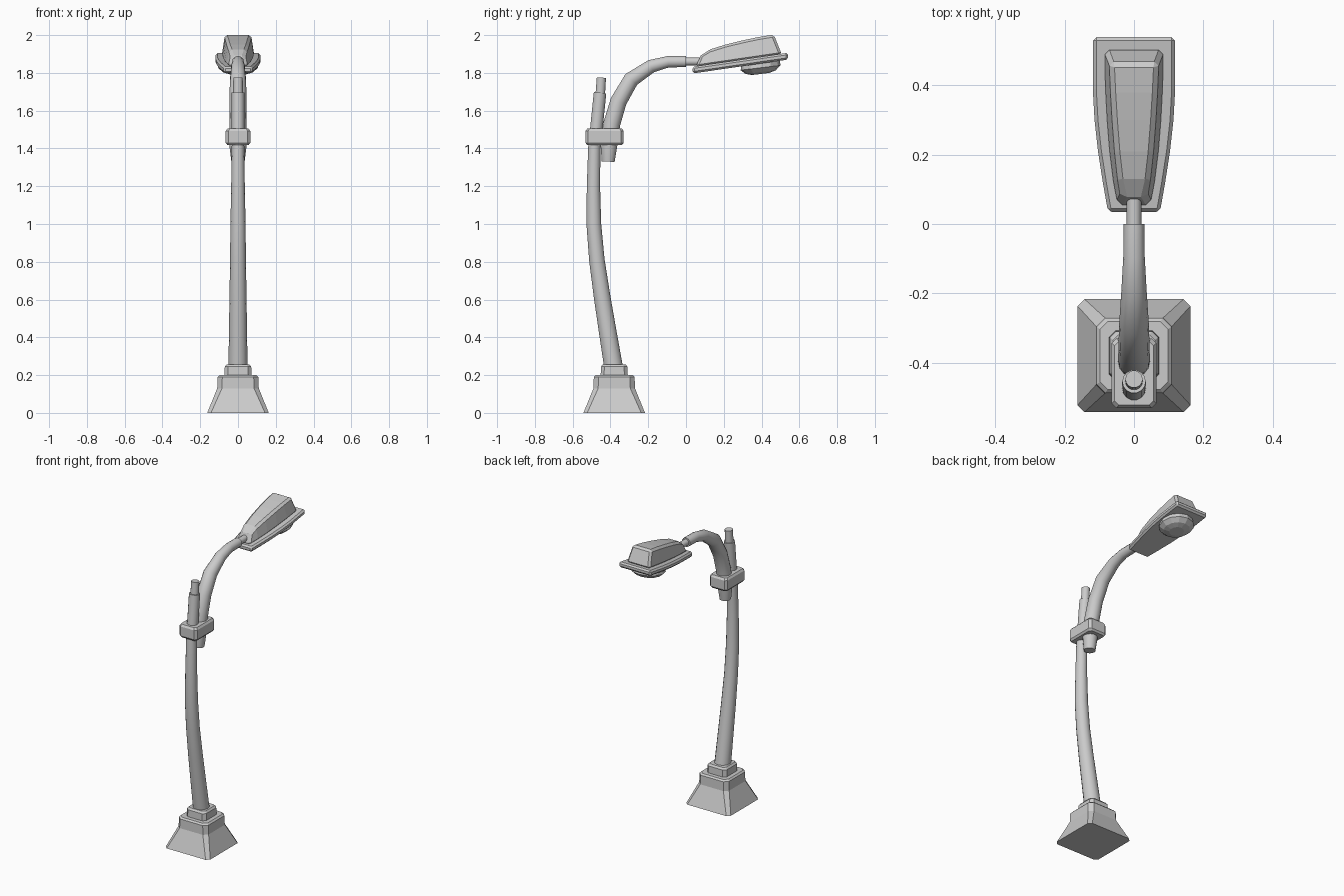
import bpy, math
import bmesh
from mathutils import Vector

if "Cube" in bpy.data.objects:
    bpy.data.objects.remove(bpy.data.objects["Cube"])

TILT = 0.145                      # slope of the lamp head


def loft(name, rings, smooth=None, bevel=0.0):
    """Skin a list of equal-length point rings and cap both ends."""
    bm = bmesh.new()
    vr = [[bm.verts.new(p) for p in ring] for ring in rings]
    n = len(rings[0])
    for a, b in zip(vr, vr[1:]):
        for i in range(n):
            j = (i + 1) % n
            bm.faces.new((a[i], a[j], b[j], b[i]))
    bm.faces.new(vr[0][::-1])
    bm.faces.new(vr[-1])
    bmesh.ops.recalc_face_normals(bm, faces=bm.faces)
    me = bpy.data.meshes.new(name)
    bm.to_mesh(me)
    bm.free()
    ob = bpy.data.objects.new(name, me)
    bpy.context.collection.objects.link(ob)
    if bevel:
        m = ob.modifiers.new("bevel", 'BEVEL')
        m.width, m.segments = bevel, 1
        m.limit_method, m.angle_limit = 'ANGLE', math.radians(35)
    if smooth:
        bpy.ops.object.select_all(action='DESELECT')
        ob.select_set(True)
        bpy.context.view_layer.objects.active = ob
        bpy.ops.object.shade_smooth_by_angle(angle=math.radians(smooth))
    return ob


def tube(name, path, sides=14):
    """Tapered round tube along (y, z, radius) points in the x = 0 plane."""
    rings = []
    for i, (y, z, r) in enumerate(path):
        a, b = path[max(i - 1, 0)], path[min(i + 1, len(path) - 1)]
        t = Vector((0, b[0] - a[0], b[1] - a[1])).normalized()
        side = Vector((1, 0, 0))
        up = t.cross(side)
        c = Vector((0, y, z))
        rings.append([c + r * (math.cos(k) * side + math.sin(k) * up)
                      for k in (2 * math.pi * s / sides for s in range(sides))])
    return loft(name, rings, smooth=35)


def block(name, cy, levels):
    """Stack of corner-cut rectangles: (half x, half y, corner cut, z)."""
    rings = []
    for hx, hy, c, z in levels:
        pts = [(hx - c, -hy), (hx, c - hy), (hx, hy - c), (hx - c, hy),
               (c - hx, hy), (-hx, hy - c), (-hx, c - hy), (c - hx, -hy)]
        rings.append([(x, cy + y, z) for x, y in pts])
    return loft(name, rings)


def head_z(y):
    """Height of the underside of the lamp head."""
    return 1.797 + (y - 0.035) * TILT


# Flared foot and collar
block("base", -0.38, [(0.163, 0.163, 0.02, 0), (0.11, 0.11, 0.025, 0.13),
                      (0.108, 0.108, 0.025, 0.19), (0.098, 0.098, 0.022, 0.2)])
block("base_collar", -0.38, [(0.072, 0.072, 0.018, 0.195), (0.07, 0.07, 0.018, 0.245),
                             (0.06, 0.06, 0.015, 0.257)])

# Bent pole and its tip
tube("pole", [(-0.38, 0.22, 0.051), (-0.413, 0.42, 0.048), (-0.445, 0.62, 0.045),
              (-0.472, 0.81, 0.042), (-0.488, 1.0, 0.040), (-0.49, 1.2, 0.036),
              (-0.485, 1.42, 0.033), (-0.475, 1.5, 0.034), (-0.455, 1.695, 0.034)])
tube("pole_tip", [(-0.455, 1.67, 0.026), (-0.448, 1.775, 0.025)])

# Clamp joining pole and arm
block("clamp", -0.431, [(0.056, 0.092, 0.012, 1.418), (0.065, 0.101, 0.014, 1.43),
                        (0.065, 0.101, 0.014, 1.492), (0.056, 0.092, 0.012, 1.505)])

# Curved arm and connecting stub
tube("arm", [(-0.412, 1.33, 0.035), (-0.408, 1.42, 0.046), (-0.393, 1.53, 0.046),
             (-0.357, 1.65, 0.045), (-0.29, 1.765, 0.043), (-0.185, 1.835, 0.036),
             (-0.095, 1.859, 0.031), (0.0, 1.86, 0.03)])
tube("head_stub", [(-0.02, 1.86, 0.021), (0.09, 1.86, 0.021)])

# Lamp rim plate, lofted along y: (y, half width)
rim = [(0.035, 0.075), (0.12, 0.09), (0.21, 0.104), (0.3, 0.114), (0.39, 0.119), (0.54, 0.118)]
loft("lamp_rim", [[(-w, y, head_z(y)), (w, y, head_z(y)),
                   (w, y, head_z(y) + 0.036), (-w, y, head_z(y) + 0.036)]
                  for y, w in rim], bevel=0.01)

# Lamp hood: (base y, top y, top z, base half width, top half width)
hood = [(0.05, 0.078, 1.892, 0.051, 0.033), (0.12, 0.13, 1.925, 0.062, 0.045),
        (0.21, 0.21, 1.95, 0.073, 0.054), (0.3, 0.3, 1.972, 0.080, 0.061),
        (0.4, 0.38, 1.989, 0.085, 0.066), (0.508, 0.465, 2.003, 0.086, 0.070)]
loft("lamp_hood", [[(-wb, yb, head_z(yb) + 0.03), (wb, yb, head_z(yb) + 0.03),
                    (wt, yt, zt), (-wt, yt, zt)]
                   for yb, yt, zt, wb, wt in hood], bevel=0.013)

# Faceted lens under the head
lens = [(0.1, 0.01), (0.106, -0.022), (0.08, -0.045), (0.045, -0.055)]
rings = []
for r, h in lens:
    rings.append([(r * math.cos(a), 0.395 + r * math.sin(a),
                   head_z(0.395) + h + r * math.sin(a) * 0.12)
                  for a in (2 * math.pi * s / 12 for s in range(12))])
loft("lamp_lens", rings)
